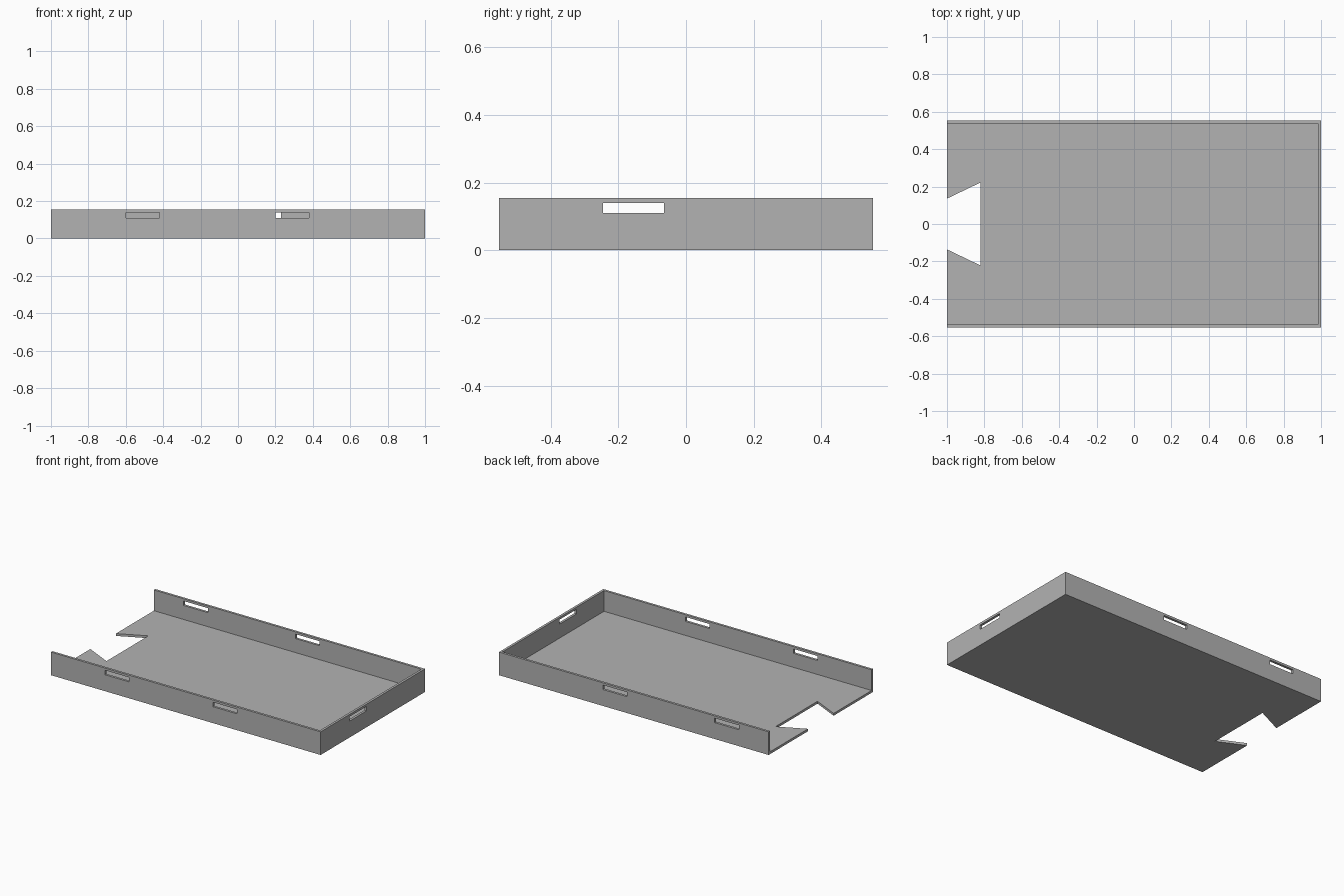
import bpy
import bmesh

cube = bpy.data.objects.get("Cube")
if cube:
    bpy.data.objects.remove(cube, do_unlink=True)

HALF_Y, HEIGHT, WALL = 0.553, 0.155, 0.016
SLOT_LEN, SLOT_LOW, SLOT_HIGH = 0.18, 0.11, 0.14

grey = bpy.data.materials.new("plain grey")
grey.use_nodes = True
grey.diffuse_color = (0.45, 0.45, 0.45, 1)
grey.node_tree.nodes["Principled BSDF"].inputs["Base Color"].default_value = grey.diffuse_color


def prism(name, outline, low, high):
    """Extrude a flat outline upward between two heights."""
    bm = bmesh.new()
    face = bm.faces.new([bm.verts.new((x, y, low)) for x, y in outline])
    top = bmesh.ops.extrude_face_region(bm, geom=[face])["geom"]
    verts = [v for v in top if isinstance(v, bmesh.types.BMVert)]
    bmesh.ops.translate(bm, verts=verts, vec=(0, 0, high - low))
    bmesh.ops.recalc_face_normals(bm, faces=bm.faces)
    mesh = bpy.data.meshes.new(name)
    bm.to_mesh(mesh)
    bm.free()
    mesh.materials.append(grey)
    obj = bpy.data.objects.new(name, mesh)
    bpy.context.collection.objects.link(obj)
    return obj


def box(name, x0, x1, y0, y1, low, high):
    return prism(name, [(x0, y0), (x1, y0), (x1, y1), (x0, y1)], low, high)


def cut(target, cutter):
    """Subtract the cutter, then remove it."""
    cutter.hide_render = True
    mod = target.modifiers.new("cut", 'BOOLEAN')
    mod.operation, mod.solver, mod.object = 'DIFFERENCE', 'EXACT', cutter
    bpy.context.view_layer.objects.active = target
    bpy.ops.object.modifier_apply(modifier=mod.name)
    bpy.data.objects.remove(cutter, do_unlink=True)


# Tray body, open at the top and at one end
tray = box("tray", -1, 1, -HALF_Y, HALF_Y, 0, HEIGHT)
inner_y = HALF_Y - WALL
cut(tray, box("cavity_cutter", -1.2, 1 - WALL, -inner_y, inner_y, WALL, 0.3))

# Dovetail notch in the floor at the open end
cut(tray, prism("notch_cutter", [(-1.1, -0.088), (-0.82, -0.222),
                                 (-0.82, 0.222), (-1.1, 0.088)], -0.1, 0.1))

# Slots in the long walls, staggered from front to back
for side, starts in ((-1, (-0.6, 0.2)), (1, (-0.78, 0.05))):
    y = side * HALF_Y
    for x in starts:
        cut(tray, box("slot_cutter", x, x + SLOT_LEN, y - 0.05, y + 0.05, SLOT_LOW, SLOT_HIGH))

# Slot in the end wall
cut(tray, box("slot_cutter", 0.95, 1.05, -0.245, -0.245 + SLOT_LEN, SLOT_LOW, SLOT_HIGH))
